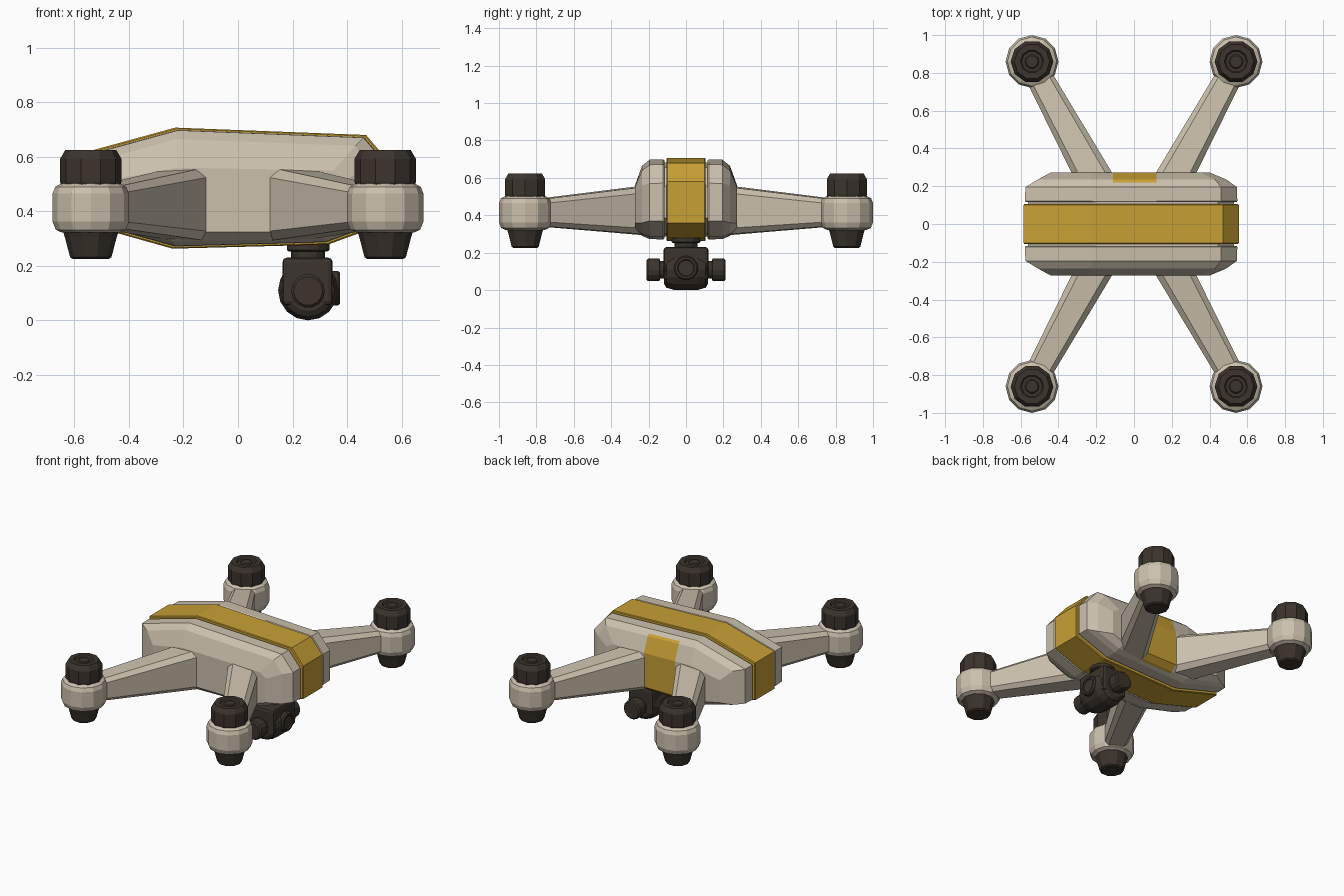
import bpy, bmesh, math
from mathutils import Vector

if "Cube" in bpy.data.objects:
    bpy.data.objects.remove(bpy.data.objects["Cube"])


def material(name, rgb):
    m = bpy.data.materials.new(name)
    m.diffuse_color = (*rgb, 1)
    m.use_nodes = True
    m.node_tree.nodes["Principled BSDF"].inputs["Base Color"].default_value = m.diffuse_color
    return m


BEIGE = material("warm beige shell", (0.60, 0.53, 0.42))
YELLOW = material("mustard yellow", (0.58, 0.35, 0.035))
DARK = material("dark brown", (0.045, 0.034, 0.026))


def finish(bm, name, mats):
    bmesh.ops.recalc_face_normals(bm, faces=bm.faces)
    me = bpy.data.meshes.new(name)
    bm.to_mesh(me)
    bm.free()
    for m in mats:
        me.materials.append(m)
    ob = bpy.data.objects.new(name, me)
    bpy.context.collection.objects.link(ob)
    return ob


def loft(rings):
    """Skin a list of equally long point rings and cap both ends."""
    bm = bmesh.new()
    vs = [[bm.verts.new(p) for p in r] for r in rings]
    n = len(rings[0])
    for a, b in zip(vs, vs[1:]):
        for i in range(n):
            j = (i + 1) % n
            bm.faces.new((a[i], a[j], b[j], b[i]))
    bm.faces.new(vs[0])
    bm.faces.new(vs[-1])
    return bm


def lathe(name, centre, profile, sides, mat, axis='Z', phase=0.0):
    """Turned part: profile holds (radius, distance along the axis)."""
    rings = []
    for r, h in profile:
        ring = []
        for i in range(sides):
            a = 2 * math.pi * (i + phase) / sides
            c, s = r * math.cos(a), r * math.sin(a)
            p = {'Z': (c, s, h), 'Y': (c, h, s), 'X': (h, c, s)}[axis]
            ring.append(Vector(centre) + Vector(p))
        rings.append(ring)
    return finish(loft(rings), name, [mat])


def box(name, lo, hi, mat, bevel):
    bm = bmesh.new()
    bmesh.ops.create_cube(bm, size=1)
    for v in bm.verts:
        v.co = [l + (c + 0.5) * (h - l) for l, h, c in zip(lo, hi, v.co)]
    bmesh.ops.bevel(bm, geom=bm.edges[:], offset=bevel, segments=2,
                    profile=0.5, affect='EDGES')
    return finish(bm, name, [mat])


# Side profiles of the body (x, z)
OUTER = [(-.585, .61), (-.23, .707), (.47, .68), (.555, .58),
         (.555, .36), (.33, .278), (-.24, .263), (-.585, .36)]
MID = [(-.51, .585), (-.23, .665), (.43, .64), (.49, .56),
       (.49, .36), (.32, .30), (-.235, .29), (-.51, .36)]
FACE = [(-.44, .52), (-.22, .56), (.35, .55), (.40, .52),
        (.40, .36), (.30, .325), (-.22, .325), (-.44, .37)]


def ring(profile, y, inset=0.0):
    cx, cz, k = -.015, .485, inset
    return [(x - math.copysign(k, x - cx), y, z - math.copysign(k, z - cz))
            for x, z in profile]


# Yellow centre band and the recessed core that forms the grooves
finish(loft([ring(OUTER, -.105, .004), ring(OUTER, -.10), ring(OUTER, .10),
             ring(OUTER, .105, .004)]), "centre_band", [YELLOW])
finish(loft([ring(OUTER, -.13, .025), ring(OUTER, .13, .025)]),
       "body_core", [BEIGE])

# Side shells; the back one carries a yellow hatch between the arms
for side, name in ((-1, "front_shell"), (1, "back_shell")):
    bm = loft([ring(OUTER, side * .116, .012), ring(OUTER, side * .122, .008),
               ring(OUTER, side * .195, .010), ring(MID, side * .235),
               ring(FACE, side * .273)])
    if side > 0:
        for co, no in (((-.11, 0, 0), (1, 0, 0)), ((.12, 0, 0), (1, 0, 0)),
                       ((0, .22, 0), (0, 1, 0))):
            bmesh.ops.bisect_plane(bm, geom=bm.verts[:] + bm.edges[:] + bm.faces[:],
                                   plane_co=co, plane_no=no)
        for f in bm.faces:
            c = f.calc_center_median()
            if -.11 < c.x < .12 and c.y > .22:
                f.material_index = 1
    finish(bm, name, [BEIGE, YELLOW])


def arm_ring(x, y, sx, sy, half, z0, z1, ch):
    """Chamfered box section across the arm direction."""
    across = Vector((.88, -.475, 0))
    sec = [(-half, z0 + ch), (-half, z1 - ch), (-half + ch, z1), (half - ch, z1),
           (half, z1 - ch), (half, z0 + ch), (half - ch, z0), (-half + ch, z0)]
    pts = []
    for u, z in sec:
        p = Vector((x, y, z)) + across * u
        pts.append((p.x * sx, p.y * sy, z))
    return pts


# Four arms with motor pods
for sx, sn in ((-1, "left"), (1, "right")):
    for sy, fn in ((-1, "front"), (1, "back")):
        tag = f"{fn}_{sn}"
        finish(loft([arm_ring(.18, .188, sx, sy, .098, .293, .560, .032),
                     arm_ring(.525, .82, sx, sy, .068, .345, .482, .022)]),
               tag + "_arm", [BEIGE])
        c = (sx * .54, sy * .86, 0)
        lathe(tag + "_pod", c, [(.105, .322), (.128, .332), (.14, .362),
                                (.14, .465), (.13, .49), (.108, .502)], 12, BEIGE)
        lathe(tag + "_motor_top", c,
              [(.108, .49), (.113, .51), (.113, .592), (.094, .624), (.062, .624),
               (.055, .614), (.038, .614), (.032, .620)], 10, DARK)
        lathe(tag + "_motor_bottom", c,
              [(.066, .225), (.076, .232), (.095, .305), (.103, .33)], 10, DARK)

# Gimbal camera under the right end
GX = .257
lathe("gimbal_mount", (GX, 0, 0), [(.070, .252), (.078, .258), (.078, .29)], 12, DARK)
lathe("gimbal_neck", (GX, 0, 0), [(.062, .21), (.062, .26)], 12, DARK)
box("gimbal_yoke", (.163, -.12, .055), (.347, .12, .23), DARK, .016)
lathe("camera_drum", (GX, 0, .11),
      [(.075, -.118), (.097, -.105), (.11, -.06), (.11, .06), (.097, .105), (.075, .118)],
      16, DARK, 'Y')
for s, n in ((-1, "front"), (1, "back")):
    lathe(n + "_gimbal_motor", (GX, 0, .108),
          [(.048, s * .10), (.048, s * .138), (.062, s * .142),
           (.062, s * .203), (.053, s * .212)], 14, DARK, 'Y')
lathe("camera_lens", (0, 0, .118),
      [(.065, .33), (.065, .366), (.058, .375), (.046, .375), (.042, .368)],
      14, DARK, 'X')
